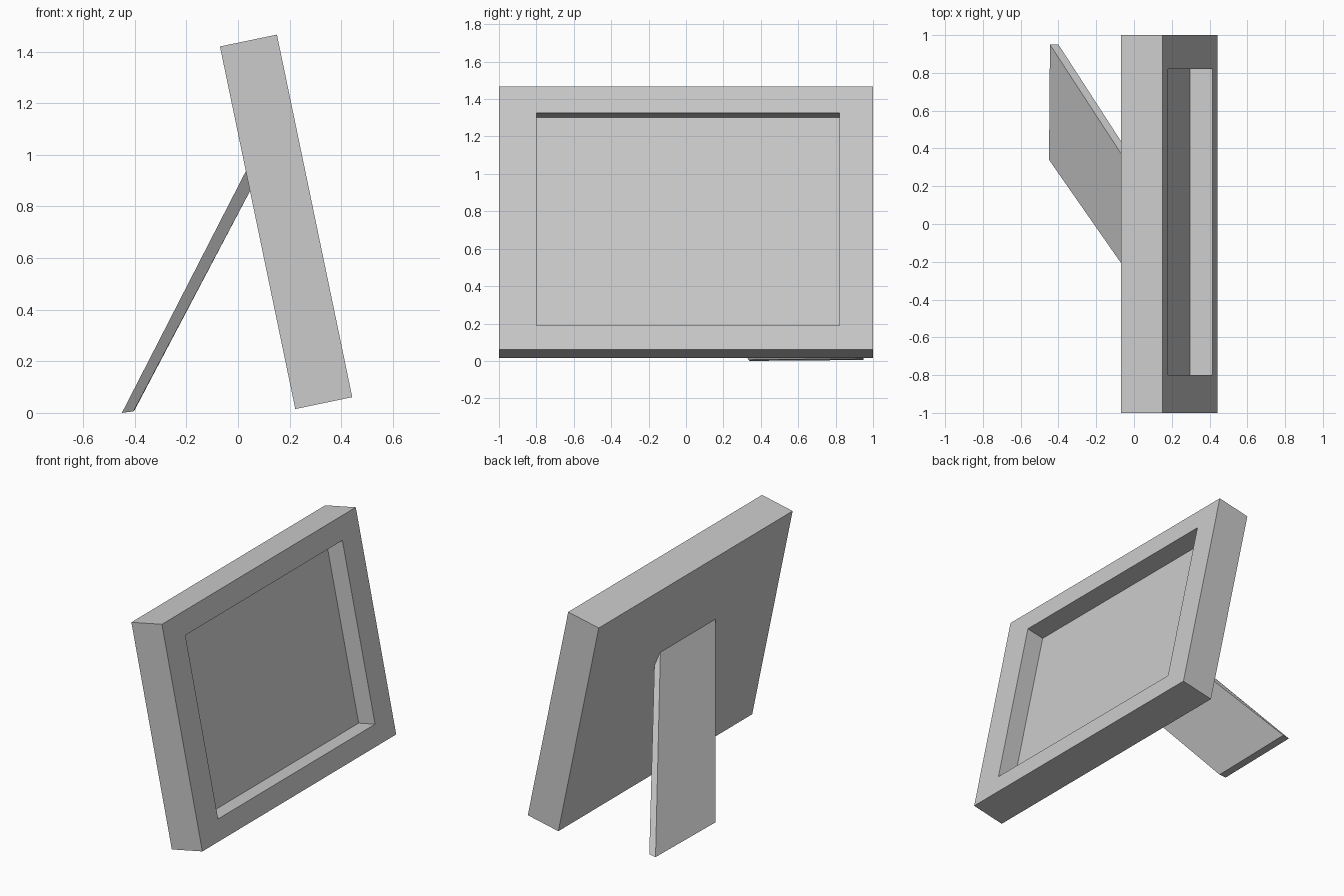
import bpy, bmesh, math
from mathutils import Matrix

if "Cube" in bpy.data.objects:
    bpy.data.objects.remove(bpy.data.objects["Cube"])


def make_object(name, bm):
    bmesh.ops.recalc_face_normals(bm, faces=bm.faces[:])
    mesh = bpy.data.meshes.new(name)
    bm.to_mesh(mesh)
    bm.free()
    obj = bpy.data.objects.new(name, mesh)
    bpy.context.collection.objects.link(obj)
    return obj


def loft(bm, rings):
    """Join four-sided rings and cap the first and the last; returns the last cap."""
    loops = [[bm.verts.new(p) for p in ring] for ring in rings]
    for a, b in zip(loops, loops[1:]):
        for i in range(4):
            j = (i + 1) % 4
            bm.faces.new((a[i], a[j], b[j], b[i]))
    bm.faces.new(loops[0])
    return bm.faces.new(loops[-1])


def rect(x, y0, y1, z0, z1):
    return [(x, y0, z0), (x, y1, z0), (x, y1, z1), (x, y0, z1)]


# Picture frame: outer box, rim and recessed panel, leaning backwards
THICK, HEIGHT, DEPTH = 0.2255, 1.435, 0.121
outer = (-1, 1, 0, HEIGHT)
opening = (-0.80, 0.82, 0.131, 1.292)
bm = bmesh.new()
loft(bm, [rect(0, *outer), rect(THICK, *outer),
          rect(THICK, *opening), rect(THICK - DEPTH, *opening)])
frame = make_object("picture_frame", bm)
frame.data.transform(Matrix.Translation((0.222, 0, 0.015))
                     @ Matrix.Rotation(math.radians(-11.74), 4, 'Y'))

# Rear support leg: slanted flat board running sideways into the frame back
foot = [(-0.445, 0.95, 0.005), (-0.45, 0.34, 0.0),
        (-0.405, 0.335, 0.006), (-0.40, 0.95, 0.012)]
head = [(0.05, 0.191, 0.975), (0.05, -0.377, 0.975),
        (0.07, -0.344, 0.904), (0.07, 0.224, 0.904)]
bm = bmesh.new()
loft(bm, [foot, head])
make_object("support_leg", bm)
